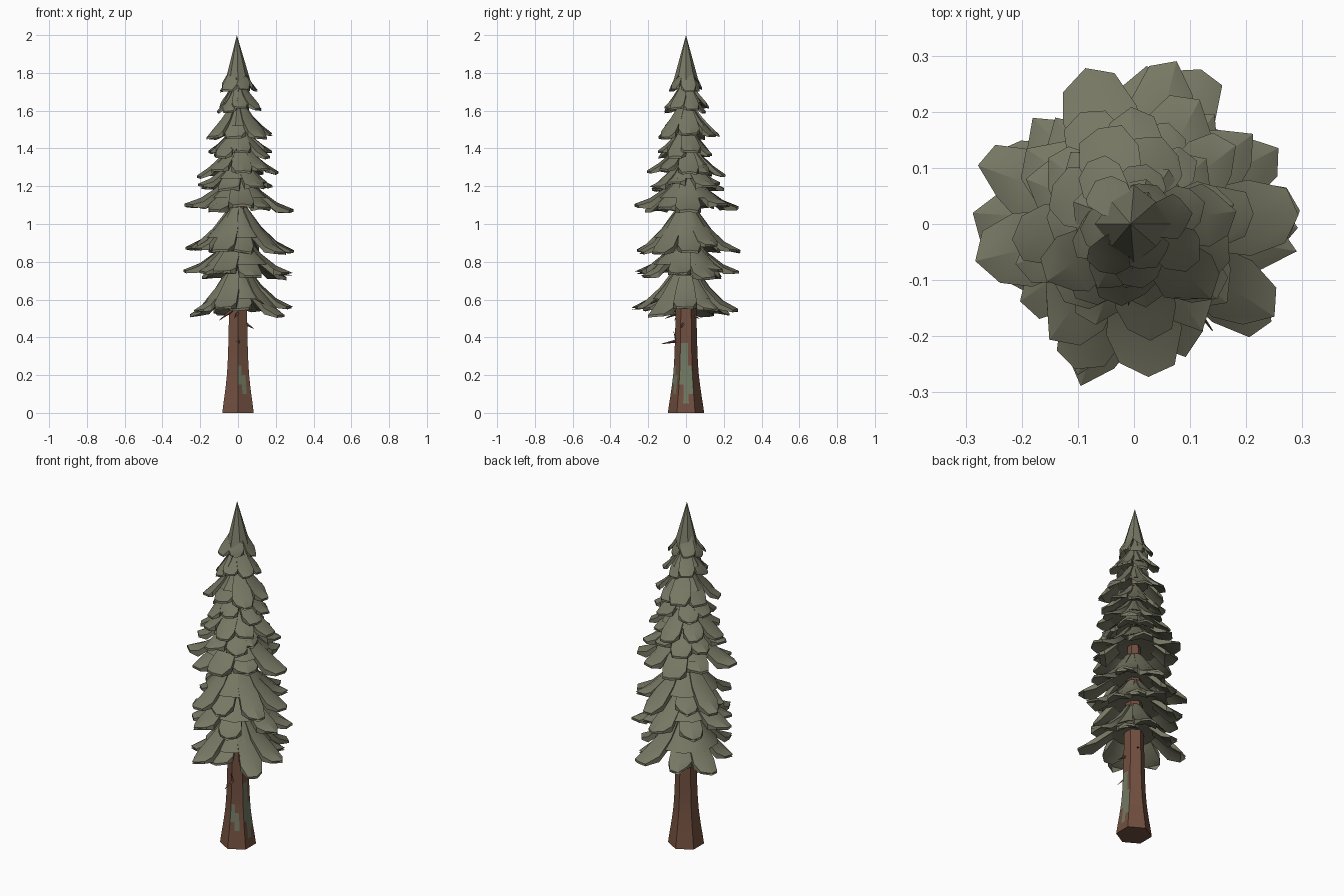
import bpy, bmesh, math, random
from mathutils import Vector

if "Cube" in bpy.data.objects:
    bpy.data.objects.remove(bpy.data.objects["Cube"])

random.seed(11)


def material(name, rgb):
    m = bpy.data.materials.new(name)
    m.diffuse_color = (*rgb, 1)
    m.use_nodes = True
    m.node_tree.nodes["Principled BSDF"].inputs["Base Color"].default_value = m.diffuse_color
    return m


NEEDLE = material("needle_green", (0.185, 0.185, 0.128))
BARK = material("bark_brown", (0.165, 0.078, 0.050))
MOSS = material("moss_green", (0.165, 0.19, 0.12))


def finish(bm, name, mats, smooth=None):
    bmesh.ops.recalc_face_normals(bm, faces=bm.faces)
    me = bpy.data.meshes.new(name)
    bm.to_mesh(me)
    bm.free()
    ob = bpy.data.objects.new(name, me)
    bpy.context.collection.objects.link(ob)
    for m in mats:
        me.materials.append(m)
    if smooth:
        bpy.ops.object.select_all(action='DESELECT')
        ob.select_set(True)
        bpy.context.view_layer.objects.active = ob
        bpy.ops.object.shade_smooth_by_angle(angle=math.radians(smooth))
    return ob


def loft(bm, rings):
    """Skin a list of equally sized point rings and cap both ends."""
    vs = [[bm.verts.new(p) for p in r] for r in rings]
    n = len(vs[0])
    for a, b in zip(vs, vs[1:]):
        for i in range(n):
            j = (i + 1) % n
            bm.faces.new((a[i], a[j], b[j], b[i]))
    bm.faces.new(vs[0])
    bm.faces.new(vs[-1])


def circle(r, z, n, phase=0.0, split=1):
    """Polygon ring with n corners, each side cut into equal parts."""
    c = [Vector((r * math.cos(phase + math.tau * i / n),
                 r * math.sin(phase + math.tau * i / n), z)) for i in range(n)]
    return [c[i].lerp(c[(i + 1) % n], s / split) for i in range(n) for s in range(split)]


# Trunk: six flat sides, flared foot, moss patches on the right and front right
bm = bmesh.new()
profile = [(0, .096), (.05, .089), (.10, .081), (.15, .074), (.20, .068), (.25, .064), (.31, .061),
           (.37, .059), (.6, .053), (1.0, .040), (1.5, .022), (1.85, .006)]
loft(bm, [circle(r, z, 6, -math.pi / 6, 3) for z, r in profile])
for f in bm.faces:
    c = f.calc_center_median()
    a = math.degrees(math.atan2(c.y, c.x))
    side = (abs(a) < 10 and .05 < c.z < .37) or (-30 < a < -10 and .15 < c.z < .37) \
        or (10 < a < 30 and .10 < c.z < .25)
    front = (-90 < a < -70 and .15 < c.z < .25) or (-70 < a < -50 and .10 < c.z < .20)
    f.material_index = 1 if side or front else 0
finish(bm, "trunk", [BARK, MOSS])

# Dead twigs: thin tapered spikes
bm = bmesh.new()
for base, tip in [((0, -.03, .385), (.005, -.13, .365)), ((-.02, -.03, .55), (-.10, -.06, .49)),
                  ((.03, -.01, .48), (.085, -.03, .445)), ((0, -.04, .53), (-.02, -.11, .50)),
                  ((.01, -.04, .34), (.0, -.065, .43)), ((.06, -.08, .63), (.14, -.19, .575)),
                  ((0, .03, .52), (.03, .07, .50)), ((0, -.06, 1.42), (-.01, -.145, 1.39)),
                  ((0, -.03, 1.64), (.0, -.085, 1.62))]:
    b, t = Vector(base), Vector(tip)
    q = (t - b).to_track_quat('Z', 'Y')
    loft(bm, [[c + q @ p for p in circle(r, 0, 4)] for c, r in ((b, .011), (t, .001))])
finish(bm, "dead_twigs", [BARK])


def bough(bm, ang, R, top, tip, k, flare):
    """One drooping bough: folded along the middle, ragged angular end."""
    H = top - tip
    out = Vector((math.cos(ang), math.sin(ang), 0))
    side = Vector((-out.y, out.x, 0))
    skew = random.uniform(-.035, .035) * k
    notch = (random.uniform(.80, .95), 1.0, random.uniform(.80, .95))
    # radial fraction, height fraction, half width, thickness
    stations = [(.16, 1.0, .022, .40 * H), (.42, .60 - .06 * flare, .050, .20 * H),
                (.70, .28 - .08 * flare, .064, .030 * k + .004), (1.0, 0, .046, .010 * k + .003)]
    rings = []
    for f, h, w, t in stations:
        cut = notch if f == 1.0 else (1, 1, 1)
        ridge = [out * (f * R * c) + side * (skew * f + s * w * k)
                 + Vector((0, 0, tip + h * H - abs(s) * .28 * w * k + (1 - c) * .5 * H))
                 for s, c in zip((-1, 0, 1), cut)]
        rings.append(ridge + [p - Vector((0, 0, t)) for p in reversed(ridge)])
    loft(bm, rings)


# Foliage tiers: tip height, radius, top height, bough count, starting angle
tiers = [(.535, .295, .78, 9, .0), (.73, .298, .93, 9, .30), (.865, .292, 1.09, 9, .02),
         (1.09, .285, 1.26, 8, .1), (1.20, .228, 1.35, 8, .42), (1.265, .218, 1.43, 8, .0),
         (1.365, .178, 1.52, 7, .3), (1.47, .192, 1.64, 7, .1), (1.60, .138, 1.75, 7, .4),
         (1.70, .105, 1.86, 6, .1)]
for i, (tip, R, top, n, start) in enumerate(tiers):
    bm = bmesh.new()
    k = (R / .29) ** .8 * 8.6 / n
    H = top - tip
    flare = 1 if i < 5 else .2
    for j in range(n):
        a = start + math.tau * j / n + random.uniform(-.16, .16)
        long = random.uniform(.94, 1.03) if j % 2 == 0 else random.uniform(.76, .92)
        bough(bm, a, R * long, top, tip + random.uniform(-.015, .03), k, flare)
    # solid core that closes the gaps between boughs
    loft(bm, [circle(.15 * R, top - .01, n, start), circle(.40 * R, tip + .56 * H, n, start),
              circle(.60 * R, tip + .28 * H, n, start), circle(.15 * R, tip + .36 * H, n, start)])
    finish(bm, f"foliage_tier_{i + 1}", [NEEDLE], 32)

# Crown: pointed cap with a ragged hem
bm = bmesh.new()
n = 8
hem = [(r * math.cos(math.tau * i / n), r * math.sin(math.tau * i / n), z)
       for i, (r, z) in enumerate([(.070, 1.745), (.056, 1.785)] * (n // 2))]
apex = bm.verts.new((-.006, 0, 2.0))
under = bm.verts.new((0, 0, 1.81))
vs = [bm.verts.new(p) for p in hem]
for i in range(n):
    bm.faces.new((vs[i], vs[(i + 1) % n], apex))
    bm.faces.new((vs[(i + 1) % n], vs[i], under))
finish(bm, "crown", [NEEDLE], 32)
